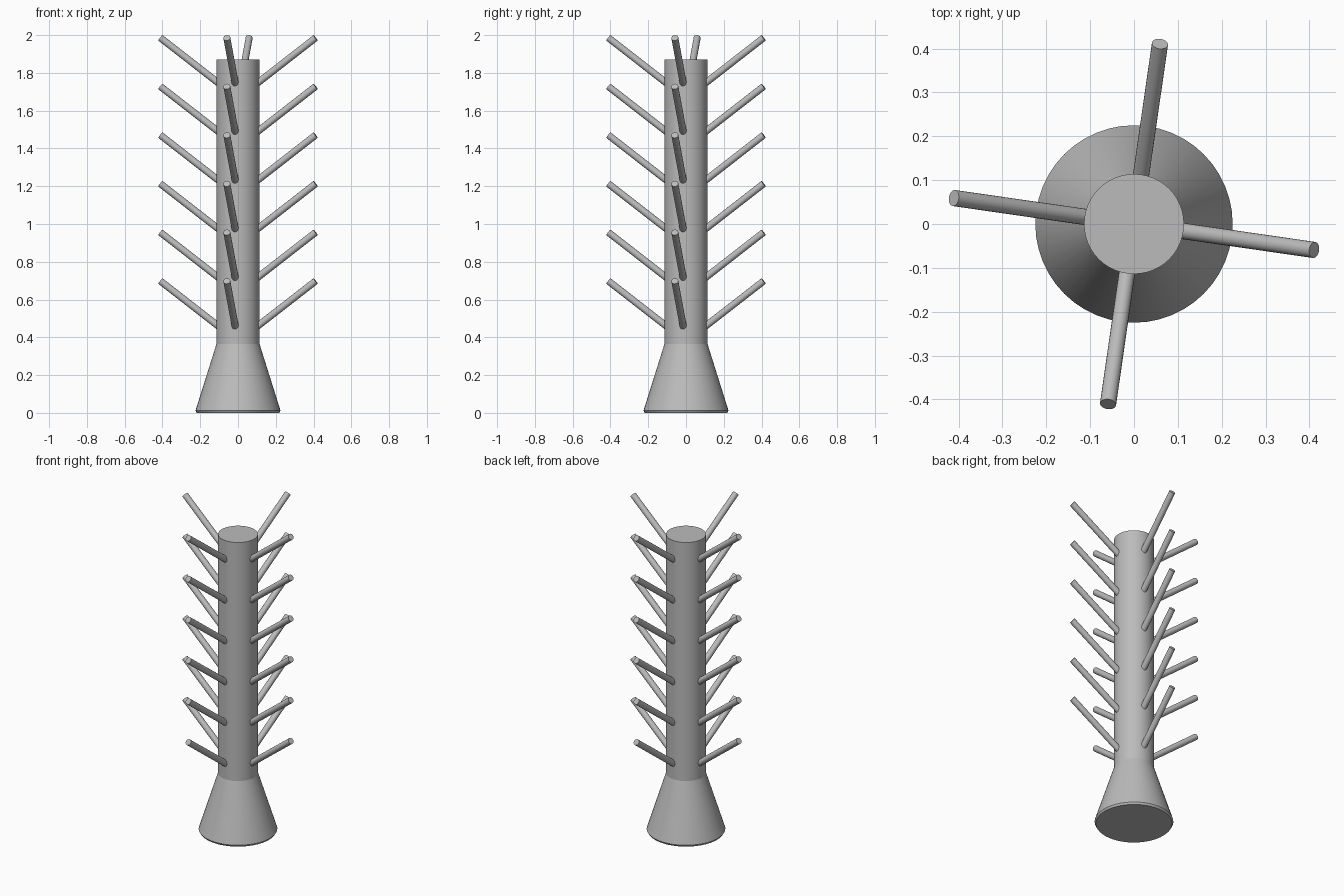
import bpy, math
from mathutils import Vector

cube = bpy.data.objects.get("Cube")
if cube:
    bpy.data.objects.remove(cube, do_unlink=True)

grey = bpy.data.materials.new("light_grey")
grey.use_nodes = True
COLOUR = (0.5, 0.5, 0.5, 1)
grey.diffuse_color = COLOUR
grey.node_tree.nodes["Principled BSDF"].inputs["Base Color"].default_value = COLOUR


def frustum(name, start, end, r1, r2, sides):
    """Tapered cylinder between two points, smooth round its side."""
    axis = end - start
    bpy.ops.mesh.primitive_cone_add(
        vertices=sides, radius1=r1, radius2=r2, depth=axis.length,
        location=(start + end) / 2,
        rotation=axis.to_track_quat('Z', 'Y').to_euler())
    obj = bpy.context.object
    obj.name = name
    obj.data.materials.append(grey)
    bpy.ops.object.shade_smooth_by_angle(angle=math.radians(35))
    return obj


# Flared foot with a softened bottom rim, and the pole above it
FOOT_TOP, POLE_TOP, POLE_R = 0.365, 1.87, 0.114
frustum("foot_rim", Vector((0, 0, 0)), Vector((0, 0, 0.012)), 0.218, 0.225, 48)
frustum("foot", Vector((0, 0, 0.012)), Vector((0, 0, FOOT_TOP)), 0.225, POLE_R, 48)
frustum("pole", Vector((0, 0, FOOT_TOP)), Vector((0, 0, POLE_TOP)), POLE_R, POLE_R, 48)

# Six tiers of four upward-slanting pegs
PEG_R, TIERS, STEP = 0.0185, 6, 0.2575
REACH, RISE, INNER = 0.415, 0.77, 0.07
for tier in range(TIERS):
    tip_z = 0.698 + tier * STEP
    for k in range(4):
        angle = math.radians(-8.2 + 90 * k)
        out = Vector((math.cos(angle), math.sin(angle), 0))
        tip = out * REACH + Vector((0, 0, tip_z))
        root = out * INNER + Vector((0, 0, tip_z - RISE * (REACH - INNER)))
        frustum(f"peg_{tier + 1}_{k + 1}", root, tip, PEG_R, PEG_R, 20)
